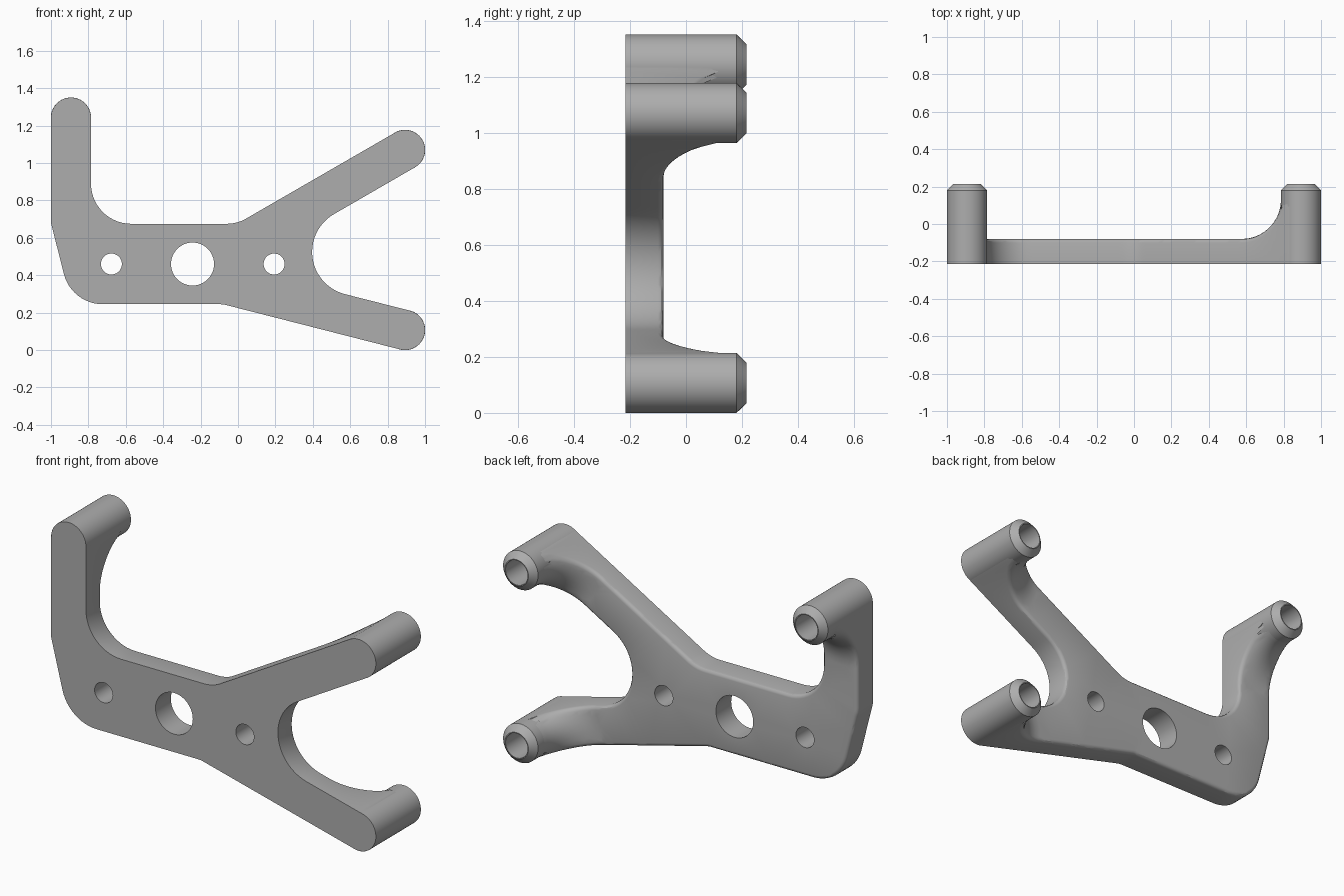
import bpy, bmesh, math
from collections import Counter
from mathutils import Vector, geometry

cube = bpy.data.objects.get("Cube")
if cube:
    bpy.data.objects.remove(cube)

FRONT, BACK, TIP = -0.215, -0.08, 0.215   # depth of plate faces and boss tips
R, FLARE, ROUND = 0.107, 0.21, 0.02       # boss radius, boss fillet, edge rounding
STEP = 0.025
BOSSES = {"left_upper_boss": Vector((0.893, 1.07)),
          "left_lower_boss": Vector((0.893, 0.107)),
          "right_boss": Vector((-0.893, 1.243))}
HOLES = [(-0.677, 0.46, 0.056), (-0.243, 0.46, 0.115), (0.193, 0.46, 0.056)]

grey = bpy.data.materials.new("plain_grey")
grey.use_nodes = True
colour = (0.42, 0.42, 0.42, 1)
grey.diffuse_color = colour
grey.node_tree.nodes["Principled BSDF"].inputs["Base Color"].default_value = colour


def finish(bm, name):
    bmesh.ops.remove_doubles(bm, verts=bm.verts, dist=1e-5)
    bmesh.ops.recalc_face_normals(bm, faces=bm.faces)
    mesh = bpy.data.meshes.new(name)
    bm.to_mesh(mesh)
    bm.free()
    mesh.materials.append(grey)
    obj = bpy.data.objects.new(name, mesh)
    bpy.context.collection.objects.link(obj)
    bpy.ops.object.select_all(action='DESELECT')
    obj.select_set(True)
    bpy.context.view_layer.objects.active = obj
    bpy.ops.object.shade_smooth_by_angle(angle=math.radians(30))


def arm_end(centre, degrees):
    # two square corners that round into a half circle, counterclockwise
    a = math.radians(degrees)
    along, side = Vector((math.cos(a), math.sin(a))), Vector((-math.sin(a), math.cos(a)))
    return [(centre + (along - side) * R, R), (centre + (along + side) * R, R)]


def fillet(corners):
    # round each corner, then split long straight runs
    pts = []
    for i, (p, r) in enumerate(corners):
        u = (corners[i - 1][0] - p).normalized()
        v = (corners[(i + 1) % len(corners)][0] - p).normalized()
        if r == 0:
            pts.append(p)
            continue
        half = u.angle(v) / 2
        mid = p + (u + v).normalized() * r / math.sin(half)
        start = p + u * r / math.tan(half) - mid
        sweep = math.pi - 2 * half
        turn = 1 if u.x * v.y - u.y * v.x < 0 else -1
        n = max(3, math.ceil(sweep * r / STEP), math.ceil(sweep / 0.13))
        for k in range(n + 1):
            a = turn * sweep * k / n
            c, s = math.cos(a), math.sin(a)
            pts.append(mid + Vector((start.x * c - start.y * s, start.x * s + start.y * c)))
    out = []
    for i, p in enumerate(pts):
        gap = p - pts[i - 1]
        n = math.ceil(gap.length / STEP)
        if gap.length > 1e-4:
            out += [pts[i - 1] + gap * (k / n) for k in range(1, n + 1)]
    return out


def inset(loop, d):
    out = []
    for i, p in enumerate(loop):
        a = (p - loop[i - 1]).normalized()
        b = (loop[(i + 1) % len(loop)] - p).normalized()
        m = (a + b).normalized()
        out.append(p + Vector((-m.y, m.x)) * d / m.dot(a))
    return out


def height(p):
    # the back surface sweeps up around each boss
    r = min((p - c).length for c in BOSSES.values())
    if r < R - 0.008:
        return BACK - 0.07
    t = min(FLARE, max(0, R + FLARE - r))
    return BACK + FLARE - math.sqrt(FLARE ** 2 - t ** 2)


# Plate outline
V = Vector
corners = ([(V((-0.08, 0.245)), 0.1)]
           + arm_end(BOSSES["left_lower_boss"], -14.3)
           + [(V((0.017, 0.44)), 0.233)]
           + arm_end(BOSSES["left_upper_boss"], 30)
           + [(V((-0.005, 0.675)), 0.2), (V((-0.786, 0.675)), 0.215)]
           + arm_end(BOSSES["right_boss"], 90)
           + [(V((-1, 0.68)), 0), (V((-0.89, 0.245)), 0.215)])
outline = fillet(corners)

# Sample points: rounded rim, holes and boss fillets
points, drops, edges = [], [], []


def add_loop(loop, drop, closed):
    base, n = len(points), len(loop)
    points.extend(loop)
    drops.extend([drop] * n)
    if closed:
        edges.extend((base + i, base + (i + 1) % n) for i in range(n))


for k in range(4):
    a = math.pi / 6 * k
    add_loop(inset(outline, ROUND * (1 - math.cos(a))), ROUND * (1 - math.sin(a)), k == 0)


def circle(c, r, n):
    return [c + V((math.cos(t), math.sin(t))) * r for t in (math.tau * i / n for i in range(n))]


for x, z, r in HOLES:
    add_loop(circle(V((x, z)), r, 48), 0, True)
rings = [R - 0.012] + [R + FLARE * (1 - math.sin(math.pi / 20 * k)) for k in range(11)]
for c in BOSSES.values():
    for r in rings:
        add_loop([p for p in circle(c, r, 72)
                  if min((p - q).length for q in outline) > ROUND + 0.008], 0, False)

# Plate solid
flat, _, tris, origins, _, _ = geometry.delaunay_2d_cdt(points, edges, [], 1, 1e-6)


def in_hole(face):
    mid = sum((flat[i] for i in face), V((0, 0))) / len(face)
    return any((mid - V((x, z))).length < r * 0.995 for x, z, r in HOLES)


tris = [f for f in tris if not in_hole(f)]
bm = bmesh.new()
front = [bm.verts.new((p.x, FRONT, p.y)) for p in flat]
back = [bm.verts.new((p.x, height(p) - (drops[o[0]] if o else 0), p.y))
        for p, o in zip(flat, origins)]
sides = Counter()
for f in tris:
    bm.faces.new([front[i] for i in f])
    bm.faces.new([back[i] for i in reversed(f)])
    sides.update((f[i - 1], f[i]) for i in range(len(f)))
for a, b in sides:
    if (b, a) not in sides:
        bm.faces.new((front[b], front[a], back[a], back[b]))
bmesh.ops.delete(bm, geom=[v for v in bm.verts if not v.link_faces], context='VERTS')
bmesh.ops.dissolve_limit(bm, angle_limit=0.001, verts=bm.verts,
                         edges=[e for e in bm.edges if all(v.co.y == FRONT for v in e.verts)])
finish(bm, "bracket_plate")

# Bosses with a chamfered tip and a blind bore
profile = [(0, BACK), (0.068, BACK), (0.068, TIP), (0.073, TIP),
           (R + 0.0005, TIP - 0.035), (R + 0.0005, FRONT)]
for name, c in BOSSES.items():
    bm = bmesh.new()
    vs = [bm.verts.new((c.x + r, y, c.y)) for r, y in profile]
    es = [bm.edges.new(pair) for pair in zip(vs, vs[1:])]
    bmesh.ops.spin(bm, geom=vs + es, cent=(c.x, 0, c.y), axis=(0, 1, 0),
                   angle=math.tau, steps=64, use_duplicate=False)
    finish(bm, name)
